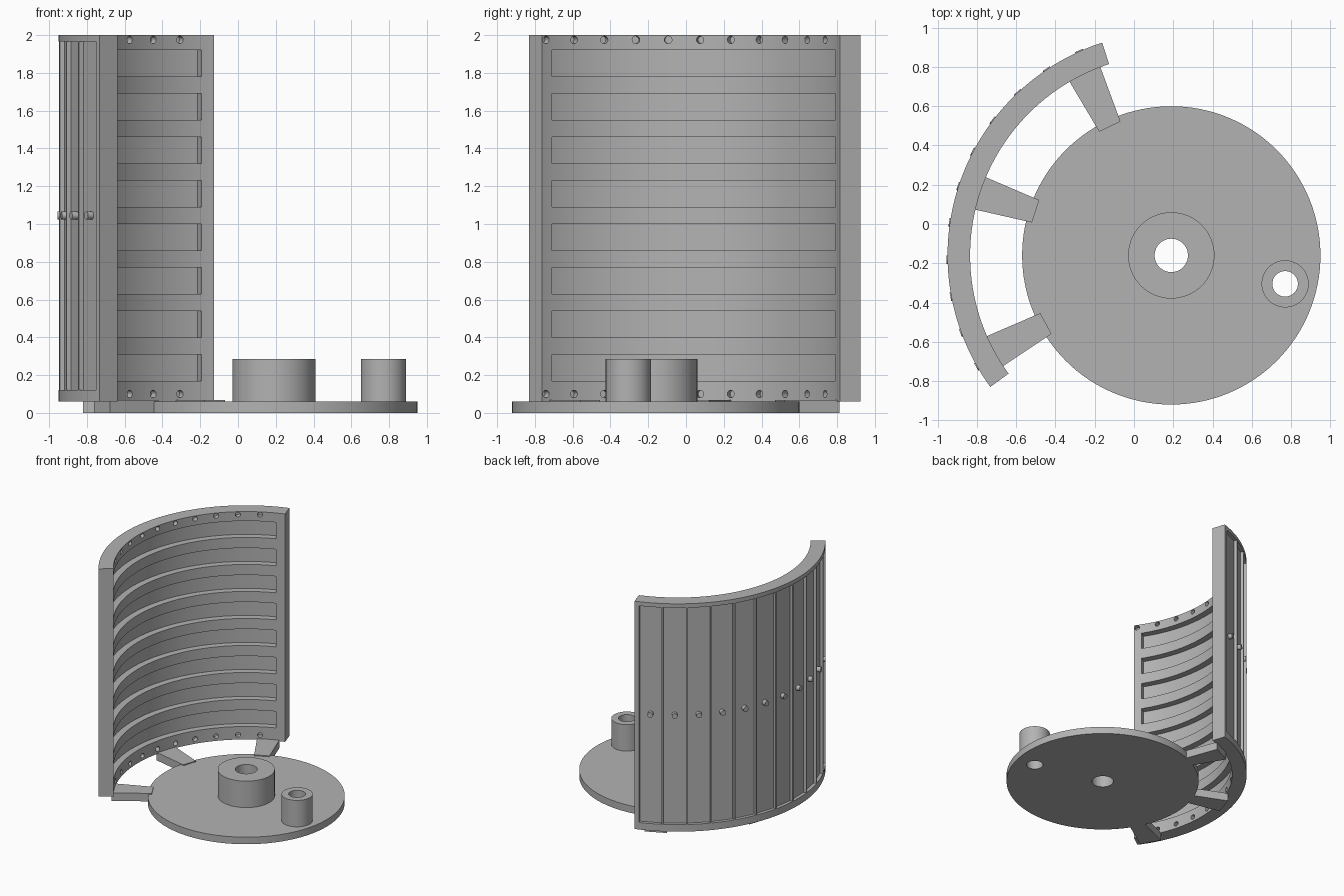
import bpy, bmesh
from math import radians, cos, sin
from mathutils import Matrix, Vector

if "Cube" in bpy.data.objects:
    bpy.data.objects.remove(bpy.data.objects["Cube"])

CX, CY = 0.19, -0.16            # shared axis of disc and curved wall
MID, PITCH, PANELS = 162, 9.55, 11
R_IN, R_OUT = 1.025, 1.14
FIRST = MID - PITCH * PANELS / 2

grey = bpy.data.materials.new("plain grey")
grey.use_nodes = True
grey.diffuse_color = (0.45, 0.45, 0.45, 1)
grey.node_tree.nodes["Principled BSDF"].inputs["Base Color"].default_value = grey.diffuse_color


def polar(r, deg, z=0.0):
    a = radians(deg)
    return Vector((CX + r * cos(a), CY + r * sin(a), z))


def prism(bm, outline, z0, z1):
    """Extrude a flat outline from z0 up to z1."""
    low = [bm.verts.new((p[0], p[1], z0)) for p in outline]
    high = [bm.verts.new((p[0], p[1], z1)) for p in outline]
    bm.faces.new(low[::-1])
    bm.faces.new(high)
    for i in range(len(low)):
        j = (i + 1) % len(low)
        bm.faces.new((low[i], low[j], high[j], high[i]))


def arc_block(bm, r0, r1, a0, a1, z0, z1, n):
    angles = [a0 + (a1 - a0) * i / n for i in range(n + 1)]
    prism(bm, [polar(r1, a) for a in angles] + [polar(r0, a) for a in reversed(angles)], z0, z1)


def ring(bm, centre, r0, r1, z0, z1, n=64):
    """Round tube with a square section."""
    loops = [[bm.verts.new((centre[0] + r * cos(radians(360 * i / n)),
                            centre[1] + r * sin(radians(360 * i / n)), z)) for i in range(n)]
             for r, z in ((r0, z0), (r1, z0), (r1, z1), (r0, z1))]
    for k in range(4):
        p, q = loops[k], loops[(k + 1) % 4]
        for i in range(n):
            j = (i + 1) % n
            bm.faces.new((p[i], p[j], q[j], q[i]))


def radial_peg(bm, radius, r0, r1, deg, z, n=16):
    turn = Matrix.Rotation(radians(deg), 4, 'Z') @ Matrix.Rotation(radians(90), 4, 'Y')
    bmesh.ops.create_cone(bm, cap_ends=True, segments=n, radius1=radius, radius2=radius,
                          depth=r1 - r0,
                          matrix=Matrix.Translation(polar((r0 + r1) / 2, deg, z)) @ turn)


def make(name, bm):
    bmesh.ops.recalc_face_normals(bm, faces=bm.faces)
    me = bpy.data.meshes.new(name)
    bm.to_mesh(me)
    bm.free()
    ob = bpy.data.objects.new(name, me)
    bpy.context.collection.objects.link(ob)
    me.materials.append(grey)
    return ob


def carve(ob, cutter):
    mod = ob.modifiers.new("carve", 'BOOLEAN')
    mod.operation, mod.solver, mod.object = 'DIFFERENCE', 'EXACT', cutter
    cutter.hide_render = True
    deps = bpy.context.evaluated_depsgraph_get()
    result = bpy.data.meshes.new_from_object(ob.evaluated_get(deps))
    ob.modifiers.clear()
    ob.data = result
    bpy.data.objects.remove(cutter)


def smooth(ob):
    bpy.ops.object.select_all(action='DESELECT')
    ob.select_set(True)
    bpy.context.view_layer.objects.active = ob
    bpy.ops.object.shade_smooth_by_angle(angle=radians(25))


# Curved wall
bm = bmesh.new()
arc_block(bm, R_IN, R_OUT, 108, 216, 0.06, 2.0, 72)
wall = make("curved_wall", bm)

# Cutters: inner slots, outer panel recesses, rows of small holes
bm = bmesh.new()
for i in range(8):
    z = 0.17 + 0.23 * i
    arc_block(bm, 0.95, 1.08, 112, 212.5, z, z + 0.14, 67)
for i in range(PANELS):
    a = FIRST + PITCH * i
    arc_block(bm, 1.115, 1.2, a + 0.3, a + PITCH - 0.3, 0.12, 1.965, 1)
    for z in (0.1, 1.975):
        radial_peg(bm, 0.02, 0.98, 1.065, a + PITCH, z)
carve(wall, make("wall_cutter", bm))
smooth(wall)

# Pegs in the middle of every outer panel
bm = bmesh.new()
for i in range(PANELS):
    radial_peg(bm, 0.022, 1.1, 1.145, FIRST + PITCH * (i + 0.5), 1.045)
smooth(make("panel_pegs", bm))

# Round base with centre hole and an off-centre hole
PIN = (0.77, -0.305)
bm = bmesh.new()
ring(bm, (CX, CY), 0.085, 0.76, 0, 0.06, 128)
base = make("base_disc", bm)
bm = bmesh.new()
bmesh.ops.create_cone(bm, cap_ends=True, segments=64, radius1=0.065, radius2=0.065,
                      depth=0.4, matrix=Matrix.Translation((*PIN, 0)))
carve(base, make("pin_hole_cutter", bm))
smooth(base)

# Hollow hub and hollow pin standing on the base
for name, centre, r0, r1 in (("centre_hub", (CX, CY), 0.085, 0.22),
                             ("side_pin", PIN, 0.065, 0.12)):
    bm = bmesh.new()
    ring(bm, centre, r0, r1, 0.06, 0.285)
    smooth(make(name, bm))

# Three tapered arms joining base and wall
for name, deg in (("back_arm", -46.5), ("middle_arm", 0), ("front_arm", 46.5)):
    out = polar(1, MID + deg) - polar(0, MID + deg)
    side = Vector((-out.y, out.x, 0))
    hub = polar(0, 0)
    bm = bmesh.new()
    prism(bm, [hub + out * r + side * w for r, w in
               ((0.727, -0.06), (1.035, -0.088), (1.035, 0.088), (0.727, 0.06))], 0, 0.068)
    make(name, bm)
